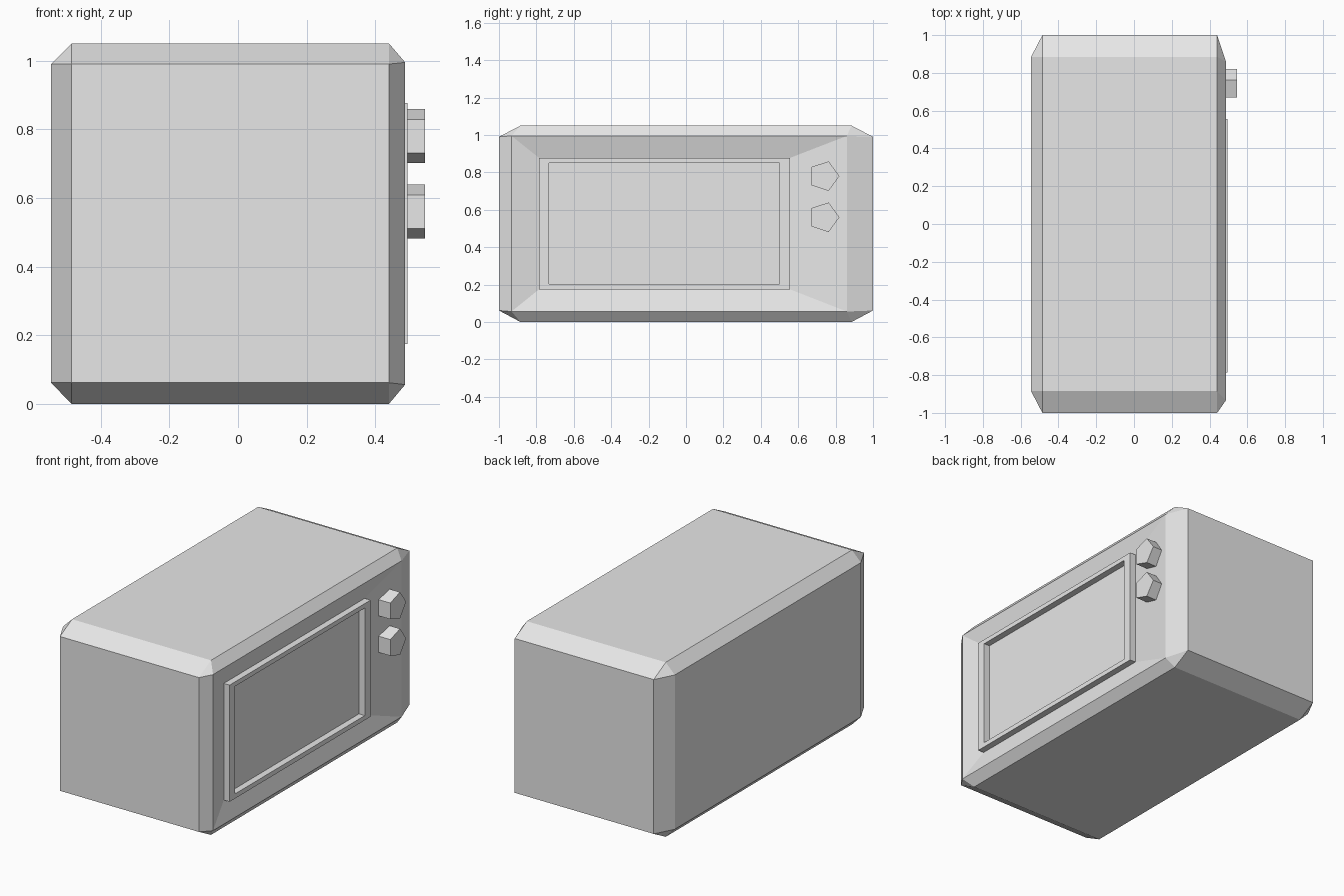
import bpy, bmesh
from math import cos, sin, pi

cube = bpy.data.objects.get("Cube")
if cube:
    bpy.data.objects.remove(cube, do_unlink=True)

grey = bpy.data.materials.new("light_grey")
grey.use_nodes = True
colour = (0.8, 0.8, 0.8, 1)
grey.diffuse_color = colour
grey.node_tree.nodes["Principled BSDF"].inputs["Base Color"].default_value = colour


def finish(bm, name):
    bmesh.ops.recalc_face_normals(bm, faces=bm.faces[:])
    mesh = bpy.data.meshes.new(name)
    bm.to_mesh(mesh)
    bm.free()
    mesh.materials.append(grey)
    obj = bpy.data.objects.new(name, mesh)
    bpy.context.collection.objects.link(obj)
    return obj


def rect(x, y0, y1, z0, z1):
    """Rectangle in the plane facing +x."""
    return [(x, y0, z0), (x, y1, z0), (x, y1, z1), (x, y0, z1)]


def bridge(bm, a, b):
    """Quads between two matching closed rings."""
    n = len(a)
    for i in range(n):
        bm.faces.new((a[i], a[(i + 1) % n], b[(i + 1) % n], b[i]))


# Chamfered casing: hull of its end, top, bottom, back and front outlines
bottom, top, low, high = 0, 1.05, 0.0615, 0.99
rim = rect(0.487, -0.933, 0.86, 0.056, 0.995)
points = rim + rect(-0.545, -0.885, 0.885, low, high)
for x in (-0.485, 0.44):
    points += rect(x, -1, 1, low, high) + rect(x, -0.885, 0.885, bottom, top)
bm = bmesh.new()
for p in points:
    bm.verts.new(p)
bmesh.ops.convex_hull(bm, input=bm.verts[:])
bmesh.ops.dissolve_limit(bm, angle_limit=0.01, verts=bm.verts[:], edges=bm.edges[:])

# Sunken front panel, raised door frame and recessed window
front = max(bm.faces, key=lambda f: f.calc_center_median().x)
bmesh.ops.delete(bm, geom=[front], context='FACES_ONLY')
ring = [min(bm.verts, key=lambda v: sum((v.co[i] - p[i]) ** 2 for i in range(3)))
        for p in rim]
door = (-0.785, 0.555, 0.175, 0.877)
glass = (-0.733, 0.5, 0.203, 0.85)
for x, shape in ((0.455, door), (0.494, door), (0.494, glass), (0.455, glass)):
    inner = [bm.verts.new(p) for p in rect(x, *shape)]
    bridge(bm, ring, inner)
    ring = inner
bm.faces.new(ring)
finish(bm, "microwave_casing")

# Five-sided control knobs
for name, z in (("upper_knob", 0.78), ("lower_knob", 0.56)):
    bm = bmesh.new()
    rings = [[bm.verts.new((x, 0.737 + 0.083 * cos(i * 2 * pi / 5),
                            z + 0.083 * sin(i * 2 * pi / 5))) for i in range(5)]
             for x in (0.455, 0.545)]
    bridge(bm, *rings)
    for r in rings:
        bm.faces.new(r)
    finish(bm, name)
